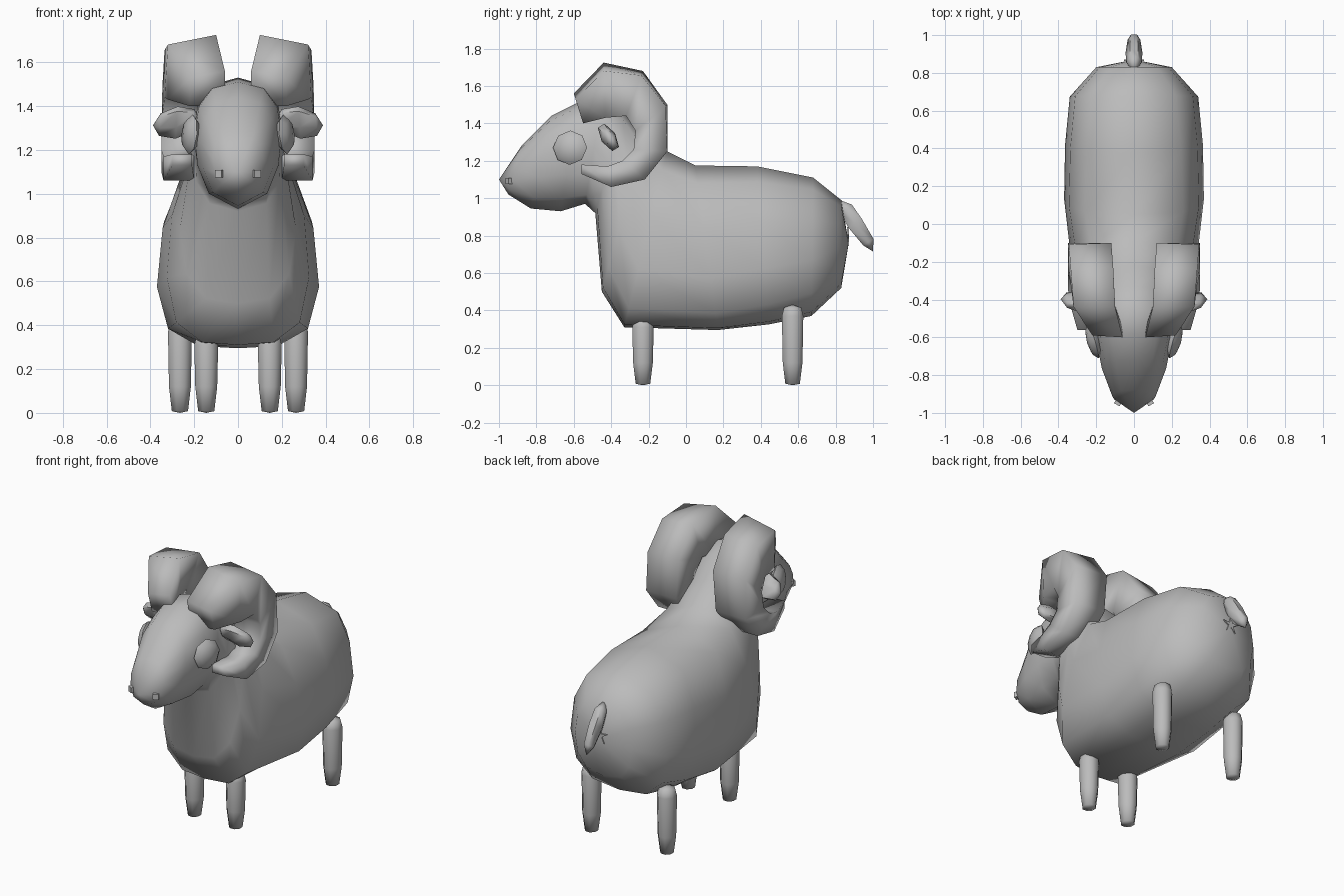
import bpy
import bmesh
import math
from mathutils import Vector, Matrix

if "Cube" in bpy.data.objects:
    bpy.data.objects.remove(bpy.data.objects["Cube"], do_unlink=True)

GREY = (0.5, 0.5, 0.5, 1)
mat = bpy.data.materials.new("plain grey")
mat.use_nodes = True
mat.diffuse_color = GREY
mat.node_tree.nodes["Principled BSDF"].inputs["Base Color"].default_value = GREY


def finish(bm, name, angle=60):
    """Turn a bmesh into a smooth shaded object."""
    bmesh.ops.recalc_face_normals(bm, faces=bm.faces[:])
    mesh = bpy.data.meshes.new(name)
    bm.to_mesh(mesh)
    bm.free()
    mesh.materials.append(mat)
    mesh.shade_smooth()
    mesh.set_sharp_from_angle(angle=math.radians(angle))
    obj = bpy.data.objects.new(name, mesh)
    bpy.context.collection.objects.link(obj)
    return obj


def loft(rings, name, start=None, end=None, angle=60):
    """Skin a list of point rings; ends are capped flat or to a tip."""
    bm = bmesh.new()
    loops = [[bm.verts.new(p) for p in ring] for ring in rings]
    n = len(loops[0])
    for a, b in zip(loops, loops[1:]):
        for i in range(n):
            j = (i + 1) % n
            bm.faces.new((a[i], a[j], b[j], b[i]))
    for loop, tip in ((loops[0], start), (loops[-1], end)):
        if tip is None:
            bm.faces.new(loop)
        else:
            v = bm.verts.new(tip)
            for i in range(n):
                bm.faces.new((loop[i], loop[(i + 1) % n], v))
    return finish(bm, name, angle)


def tilted_ring(top, bottom, half_width, sag, n=12):
    """Oval ring between a top and a bottom point; sag above 1 lowers its widest part."""
    top, bottom = Vector((0, *top)), Vector((0, *bottom))
    ring = []
    for i in range(n):
        a = math.tau * i / n
        s = math.sin(a)
        power = 0.7 + (sag - 1) * (0.5 if math.cos(a) > 0 else -0.3)
        p = bottom.lerp(top, ((1 - math.cos(a)) / 2) ** sag)
        p.x = math.copysign(abs(s) ** power, s) * half_width if abs(s) > 1e-6 else 0
        ring.append(p)
    return ring


# Body, neck and head: one skin from rump to nose
profile = [
    ((0.83, 0.99), (0.83, 0.52), 0.20, 1.1),
    ((0.68, 1.11), (0.67, 0.37), 0.34, 1.3),
    ((0.38, 1.17), (0.44, 0.325), 0.365, 1.5),
    ((0.05, 1.175), (0.17, 0.295), 0.37, 1.65),
    ((-0.10, 1.25), (-0.33, 0.31), 0.325, 1.6),
    ((-0.22, 1.36), (-0.45, 0.50), 0.265, 1.35),
    ((-0.33, 1.46), (-0.485, 0.92), 0.21, 1.0),
    ((-0.45, 1.53), (-0.54, 0.97), 0.205, 0.9),
    ((-0.58, 1.51), (-0.67, 0.93), 0.20, 0.78),
    ((-0.72, 1.44), (-0.83, 0.945), 0.17, 0.78),
    ((-0.88, 1.28), (-0.95, 1.02), 0.115, 0.85),
]
loft([tilted_ring(*p) for p in profile], "body_and_head",
     start=(0, 0.87, 0.76), end=(0, -1.0, 1.10), angle=80)

# Horns: four-sided section swept round a spiral (outer point, inner point, x range)
spiral = [
    ((-0.60, 1.56), (-0.55, 1.40), 0.06, 0.22),
    ((-0.44, 1.725), (-0.43, 1.43), 0.10, 0.32),
    ((-0.23, 1.68), (-0.32, 1.44), 0.11, 0.335),
    ((-0.10, 1.50), (-0.27, 1.36), 0.12, 0.345),
    ((-0.10, 1.25), (-0.28, 1.26), 0.14, 0.35),
    ((-0.22, 1.10), (-0.34, 1.20), 0.17, 0.35),
    ((-0.40, 1.06), (-0.42, 1.17), 0.20, 0.34),
    ((-0.56, 1.13), (-0.56, 1.18), 0.21, 0.30),
]


def horn_ring(k, side):
    outer, inner, x0, x1 = spiral[k]
    o, i = Vector((0, *outer)), Vector((0, *inner))
    slope = o.lerp(i, max(0, 0.2 - 0.05 * k))
    pts = ((o, x0), (slope, x1), (i, x1), (i, x0))
    return [Vector((side * x, p.y, p.z)) for p, x in pts]


# Legs: octagonal posts tapering to the hoof, with a domed top
def leg(name, x, y, top):
    levels = ((0.008, 0.042), (0.12, 0.057), (top - 0.06, 0.062), (top - 0.015, 0.05))
    rings = [[(x + 0.95 * r * math.cos(math.tau * (i + 0.5) / 8),
               y + r * math.sin(math.tau * (i + 0.5) / 8), z) for i in range(8)]
             for z, r in levels]
    loft(rings, name, start=(x, y, 0), end=(x, y, top), angle=85)


def blob(name, centre, axes, radii, segments=8, rings=4):
    """Low sphere with its poles along the third axis."""
    bm = bmesh.new()
    bmesh.ops.create_uvsphere(bm, u_segments=segments, v_segments=rings, radius=1)
    basis = Matrix([Vector(a).normalized() * r for a, r in zip(axes, radii)]).transposed()
    bm.transform(Matrix.Translation(centre) @ basis.to_4x4())
    return finish(bm, name)


for side, label in ((1, "left"), (-1, "right")):
    loft([horn_ring(k, side) for k in range(len(spiral))], label + "_horn", angle=110)
    leg(label + "_front_leg", side * 0.145, -0.23, 0.37)
    leg(label + "_rear_leg", side * 0.265, 0.57, 0.43)

    # Eye: flattened octagonal disc turned slightly forward
    out = Vector((side, -0.3, 0.1)).normalized()
    fore = out.cross((0, 0, 1)).normalized()
    blob(label + "_eye", (side * 0.215, -0.62, 1.27),
         (fore, fore.cross(out), out), (0.095, 0.092, 0.035))

    # Ear: leaf pointing outwards between the horn curls
    out = Vector((side * 0.98, 0.15, -0.12)).normalized()
    wide = Vector((side * -0.05, -0.5, 0.8)).normalized()
    blob(label + "_ear", (side * 0.28, -0.415, 1.325),
         (wide, out.cross(wide), out), (0.085, 0.042, 0.11), 6)

    # Nostril: small block on the muzzle
    bm = bmesh.new()
    bmesh.ops.create_cube(bm, size=0.034)
    bm.transform(Matrix.Translation((side * 0.083, -0.942, 1.092))
                 @ Matrix.Rotation(side * 0.5, 4, "Z"))
    finish(bm, label + "_nostril", 30)

# Tail: slim tapered spindle hanging back and down
path = [((0.855, 0.945), 0.04), ((0.905, 0.865), 0.045), ((0.975, 0.765), 0.034)]
normal = Vector((0, 0.84, 0.54))
rings = [[Vector((r * math.cos(math.tau * i / 6), y, z))
          + normal * r * 1.1 * math.sin(math.tau * i / 6) for i in range(6)]
         for (y, z), r in path]
loft(rings, "tail", start=(0, 0.81, 0.995), end=(0, 1.0, 0.715))

# Small star plate on the rump below the tail
star = []
for y in (0.862, 0.871):
    star.append([(r * math.sin(math.tau * i / 10), y, 0.79 + r * math.cos(math.tau * i / 10))
                 for i, r in enumerate((0.055, 0.018) * 5)])
loft(star, "rump_star", angle=30)
